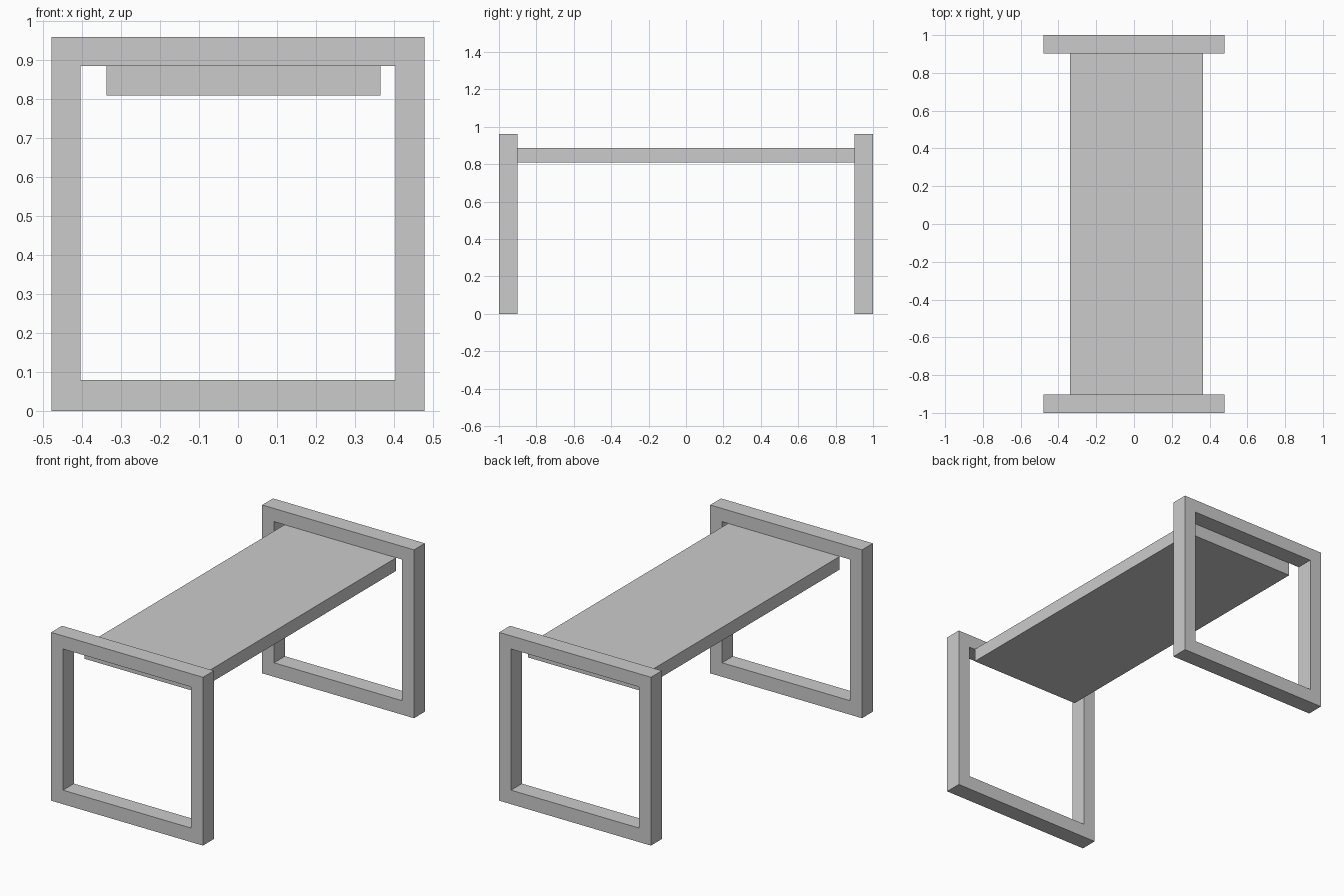
import bpy, bmesh

if "Cube" in bpy.data.objects:
    bpy.data.objects.remove(bpy.data.objects["Cube"])


def make_object(name, bm):
    bmesh.ops.recalc_face_normals(bm, faces=bm.faces)
    mesh = bpy.data.meshes.new(name)
    bm.to_mesh(mesh)
    bm.free()
    obj = bpy.data.objects.new(name, mesh)
    bpy.context.collection.objects.link(obj)
    return obj


def rect(x0, x1, z0, z1):
    return [(x0, z0), (x1, z0), (x1, z1), (x0, z1)]


def make_frame(name, y0, y1):
    # Flat rectangular ring, extruded to the frame's thickness
    bm = bmesh.new()
    outer = [bm.verts.new((x, y0, z)) for x, z in rect(-0.479, 0.479, 0, 0.96)]
    inner = [bm.verts.new((x, y0, z)) for x, z in rect(-0.404, 0.404, 0.08, 0.885)]
    for i in range(4):
        j = (i + 1) % 4
        bm.faces.new((outer[i], outer[j], inner[j], inner[i]))
    ext = bmesh.ops.extrude_face_region(bm, geom=bm.faces[:], use_keep_orig=True)
    moved = [v for v in ext["geom"] if isinstance(v, bmesh.types.BMVert)]
    bmesh.ops.translate(bm, verts=moved, vec=(0, y1 - y0, 0))
    return make_object(name, bm)


# Square leg frames at both ends
make_frame("front_leg_frame", -1.0, -0.902)
make_frame("back_leg_frame", 0.902, 1.0)

# Top slab between the frames, set slightly to the right
bm = bmesh.new()
bmesh.ops.create_cube(bm, size=1)
bmesh.ops.scale(bm, verts=bm.verts, vec=(0.704, 1.804, 0.075))
bmesh.ops.translate(bm, verts=bm.verts, vec=(0.014, 0, 0.8475))
make_object("table_top", bm)
